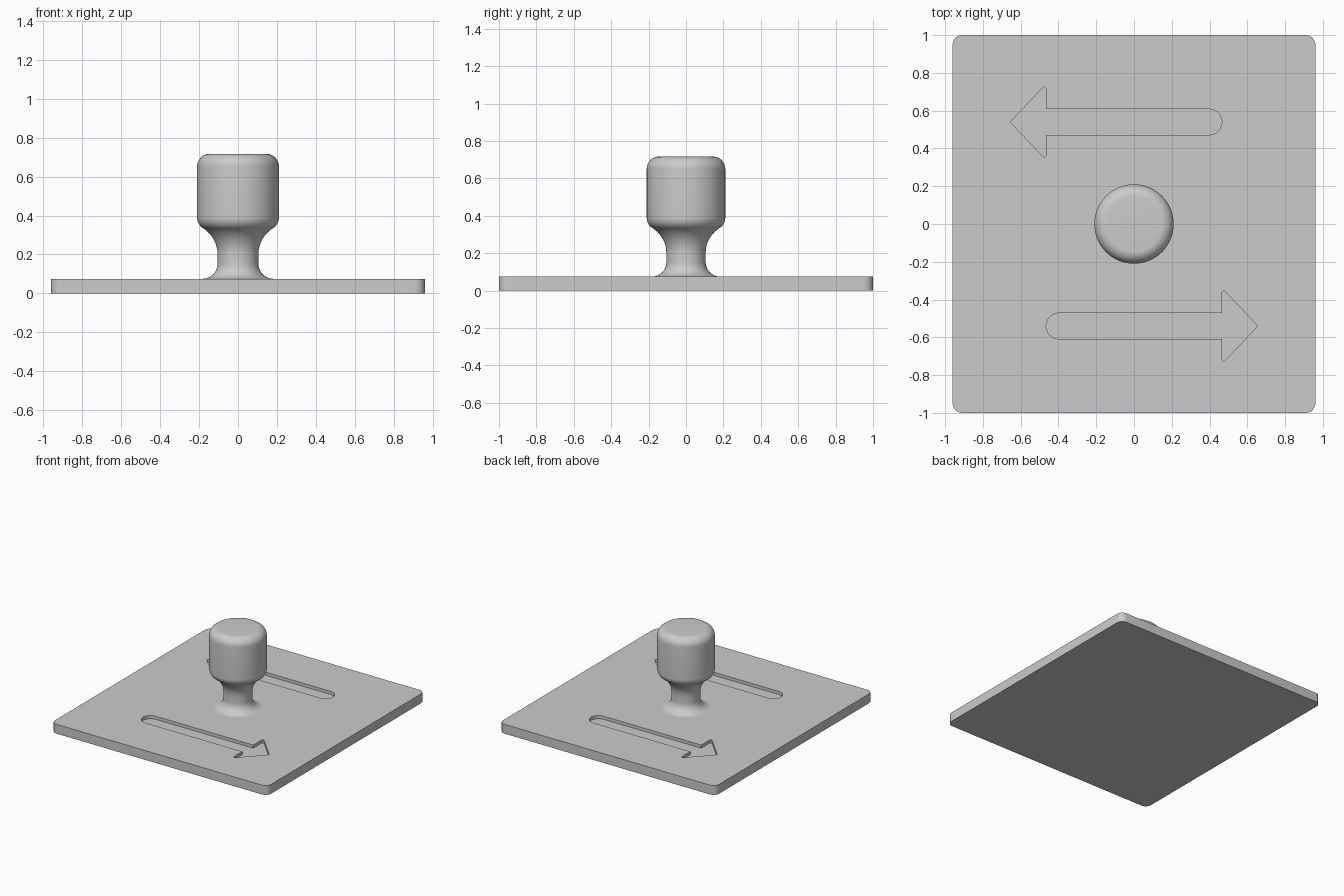
import bpy, bmesh, math
from mathutils import Vector

cube = bpy.data.objects.get("Cube")
if cube:
    bpy.data.objects.remove(cube, do_unlink=True)

grey = bpy.data.materials.new("light grey")
grey.use_nodes = True
colour = (0.6, 0.6, 0.6, 1)
grey.diffuse_color = colour
grey.node_tree.nodes["Principled BSDF"].inputs["Base Color"].default_value = colour


def make_object(name, bm):
    bmesh.ops.recalc_face_normals(bm, faces=bm.faces)
    mesh = bpy.data.meshes.new(name)
    bm.to_mesh(mesh)
    bm.free()
    mesh.materials.append(grey)
    obj = bpy.data.objects.new(name, mesh)
    bpy.context.collection.objects.link(obj)
    bpy.ops.object.select_all(action='DESELECT')
    obj.select_set(True)
    bpy.context.view_layer.objects.active = obj
    bpy.ops.object.shade_smooth_by_angle(angle=math.radians(30))


def ring(bm, outline, z):
    return [bm.verts.new((x, y, z)) for x, y in outline]


def bridge(bm, low, high):
    for i in range(len(low)):
        bm.faces.new((low[i - 1], low[i], high[i], high[i - 1]))


def arc(cx, cy, r, start, end, steps=10):
    angles = [math.radians(start + (end - start) * i / steps) for i in range(steps + 1)]
    return [(cx + r * math.cos(a), cy + r * math.sin(a)) for a in angles]


def rounded(corners, steps=8):
    """Outline from (x, y, radius) corners, each replaced by a tangent arc."""
    out = []
    for i, (x, y, r) in enumerate(corners):
        p = Vector((x, y))
        if r == 0:
            out.append((x, y))
            continue
        a = (Vector(corners[i - 1][:2]) - p).normalized()
        b = (Vector(corners[(i + 1) % len(corners)][:2]) - p).normalized()
        half = a.angle(b) / 2
        centre = p + (a + b).normalized() * (r / math.sin(half))
        first = p + a * (r / math.tan(half)) - centre
        last = p + b * (r / math.tan(half)) - centre
        for k in range(steps + 1):
            out.append(tuple(centre + first.lerp(last, k / steps).normalized() * r))
    return out


# Base plate with rounded corners
TOP, DEPTH = 0.075, 0.025
W, D, R = 0.96, 1.0, 0.05
bm = bmesh.new()
outline = rounded([(-W, -D, R), (W, -D, R), (W, D, R), (-W, D, R)])
bottom, rim = ring(bm, outline, 0), ring(bm, outline, TOP)
bm.faces.new(bottom[::-1])
bridge(bm, bottom, rim)

# Two engraved arrows, one turned half way round from the other
arrow = rounded([(-0.465, -0.068, 0.067), (0.465, -0.068, 0), (0.465, -0.2, 0.01),
                 (0.655, 0, 0.012), (0.465, 0.2, 0.01), (0.465, 0.068, 0),
                 (-0.465, 0.068, 0.067)])
loops = [rim]
for s in (1, -1):
    outline = [(s * x, s * (y - 0.54)) for x, y in arrow]
    floor, edge = ring(bm, outline, TOP - DEPTH), ring(bm, outline, TOP)
    bm.faces.new(floor)
    bridge(bm, floor, edge)
    loops.append(edge)

# Top surface around the engravings
edges = [bm.edges.get((loop[i - 1], loop[i])) for loop in loops for i in range(len(loop))]
bmesh.ops.triangle_fill(bm, edges=edges, use_beauty=True, normal=(0, 0, 1))
make_object("base_plate", bm)

# Turned handle: flared foot, waisted neck, rounded grip
profile = arc(0.183, TOP + 0.078, 0.078, 270, 180)
profile += arc(0.263, 0.201, 0.158, 180, 122)
profile += arc(0.145, 0.39, 0.065, -58, 0)[1:]
profile += arc(0.145, 0.652, 0.065, 0, 90)

bm = bmesh.new()
rings = [ring(bm, arc(0, 0, r, 0, 360, 64)[:-1], z) for r, z in profile]
for low, high in zip(rings, rings[1:]):
    bridge(bm, low, high)
bm.faces.new(rings[0][::-1])
bm.faces.new(rings[-1])
make_object("handle", bm)
